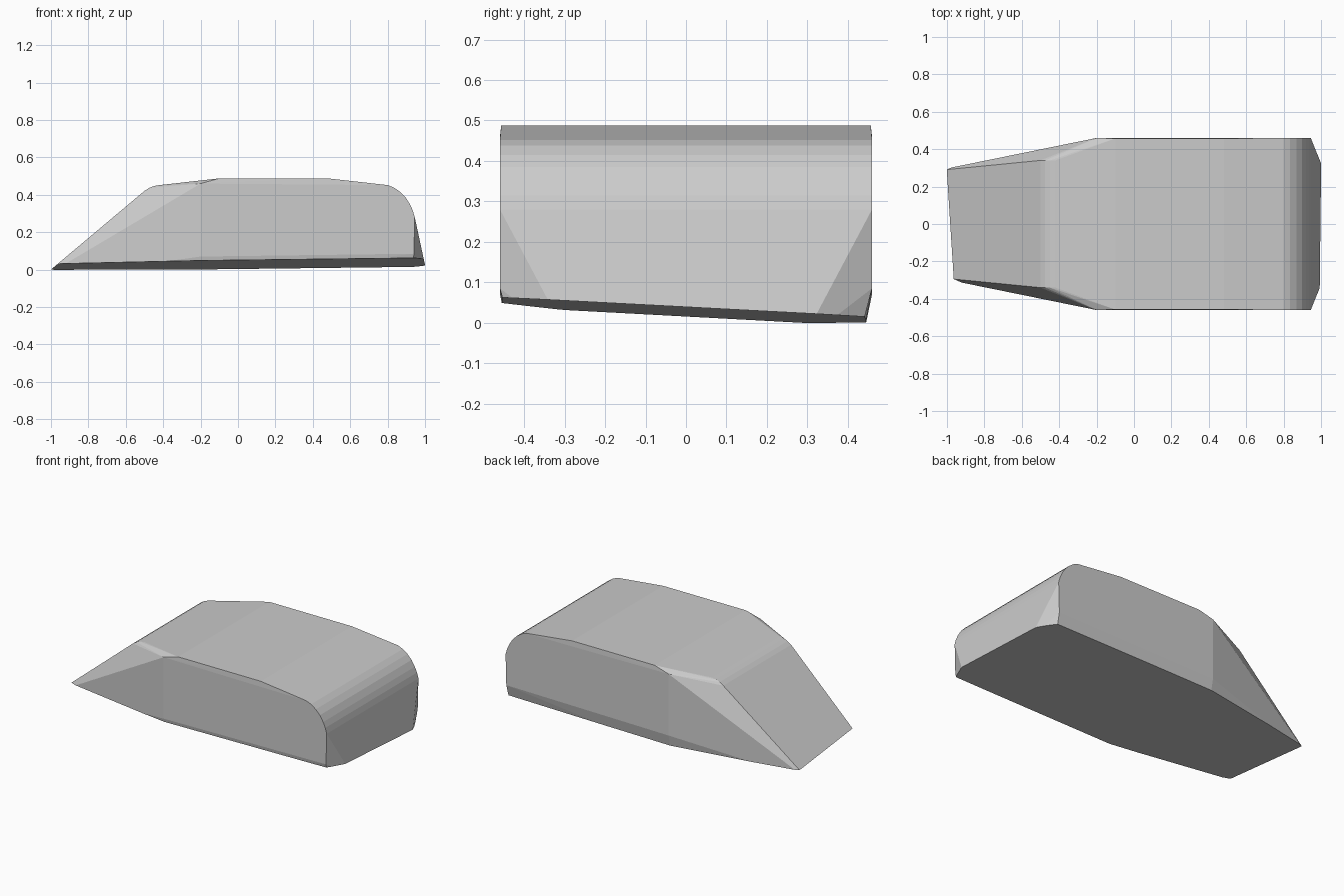
import bpy, bmesh
from mathutils import Vector

if "Cube" in bpy.data.objects:
    bpy.data.objects.remove(bpy.data.objects["Cube"])

W = 0.46
bm = bmesh.new()


def pair(x, y, z):
    """Add a point and its mirror across the centre plane."""
    for s in (1, -1):
        bm.verts.new((x, s * y, z))


# roof and rounded rear, full width
roof = [(-0.1, 0.488), (0.48, 0.488), (0.8, 0.452), (0.835, 0.438),
        (0.868, 0.415), (0.897, 0.385), (0.92, 0.348), (0.935, 0.315), (0.945, 0.28)]
for x, z in roof:
    pair(x, W - 0.003 if z > 0.48 else W, z)

# rounded brow and sloping nose, narrower
for x, z in [(-0.50, 0.421), (-0.475, 0.437), (-0.45, 0.447), (-0.42, 0.452)]:
    pair(x, 0.34, z)
pair(-1.06, 0.285, -0.05)

# side panels, with slight tuck under the lower edge
for z in (0.46, 0.07):
    pair(-0.2, W, z)
pair(-0.2, 0.435, -0.05)
pair(0.94, W, 0.085)
pair(0.935, 0.425, -0.05)

# chamfered rear corners
pair(1.016, 0.285, -0.05)

hull = bmesh.ops.convex_hull(bm, input=bm.verts[:])
loose = {e for e in hull["geom_interior"] + hull["geom_unused"]
         if isinstance(e, bmesh.types.BMVert)}
bmesh.ops.delete(bm, geom=list(loose), context='VERTS')

# gently tilted flat base
normal = Vector((0.012, -0.053, -1))
cut = bmesh.ops.bisect_plane(bm, geom=bm.verts[:] + bm.edges[:] + bm.faces[:],
                             plane_co=(0, 0, 0.027), plane_no=normal, clear_outer=True)
rim = [e for e in cut["geom_cut"] if isinstance(e, bmesh.types.BMEdge)]
bmesh.ops.contextual_create(bm, geom=rim)
bmesh.ops.dissolve_limit(bm, angle_limit=0.005, verts=bm.verts[:], edges=bm.edges[:])
bmesh.ops.recalc_face_normals(bm, faces=bm.faces[:])

mesh = bpy.data.meshes.new("body_shell")
bm.to_mesh(mesh)
bm.free()
bpy.context.collection.objects.link(bpy.data.objects.new("body_shell", mesh))
